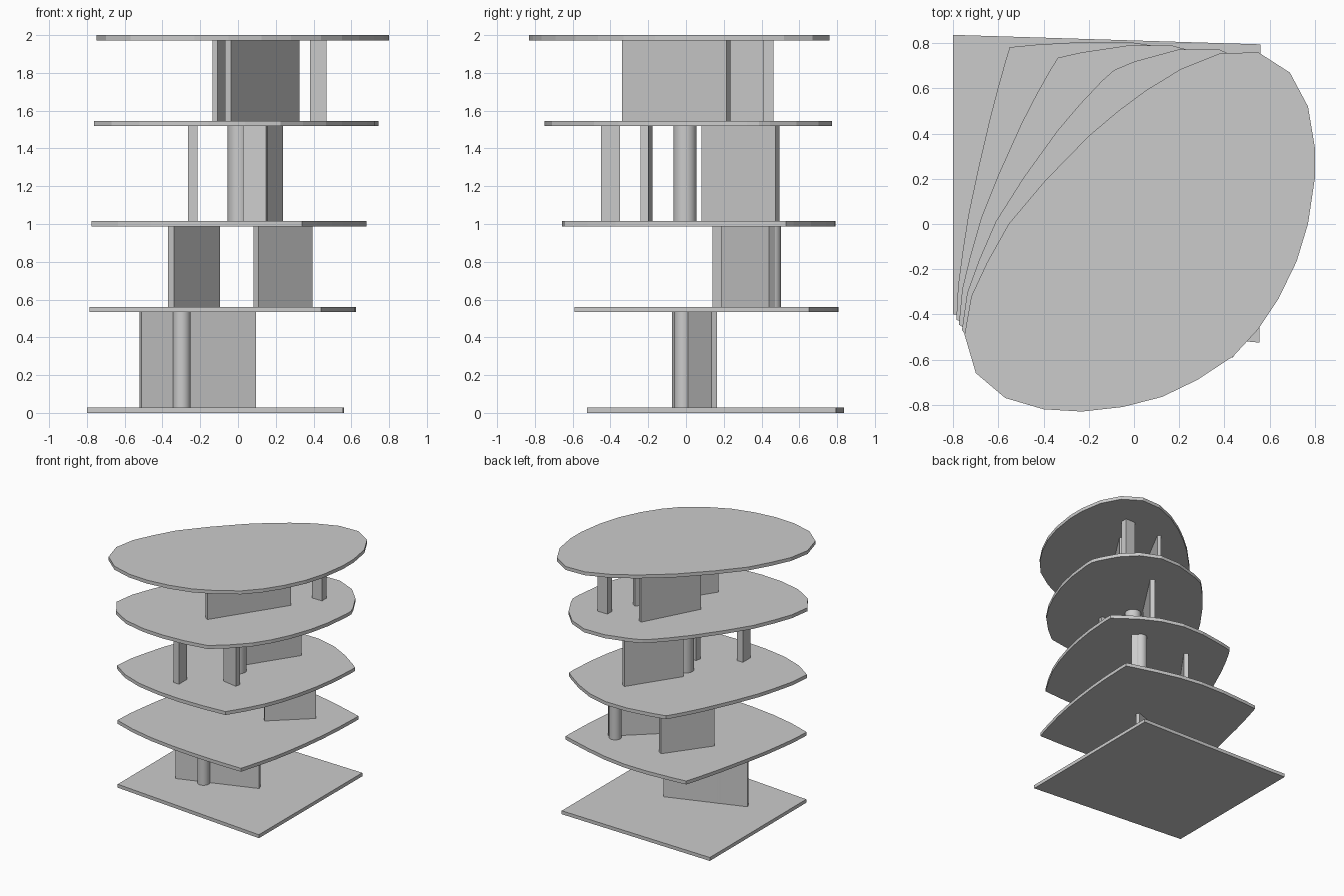
import bpy
import bmesh
from math import atan2, cos, sin, tau
from mathutils import Vector

default_cube = bpy.data.objects.get("Cube")
if default_cube:
    bpy.data.objects.remove(default_cube, do_unlink=True)

grey = bpy.data.materials.new("plain_grey")
grey.use_nodes = True
grey.diffuse_color = (0.6, 0.6, 0.6, 1)
grey.node_tree.nodes["Principled BSDF"].inputs["Base Color"].default_value = (0.6, 0.6, 0.6, 1)

SLAB = 0.028
LEVELS = [0, 0.533, 0.988, 1.518, 2 - SLAB]

# Ground floor corners: front left of the plan, then counter-clockwise
CORNERS = [Vector(c) for c in [(-0.8, -0.4), (0.555, -0.525), (0.56, 0.795), (-0.8, 0.837)]]

# Roof outline, one arc for each ground floor edge
ARCS = [
    [(-0.75, -0.49), (-0.7, -0.66), (-0.57, -0.77), (-0.4, -0.82), (-0.23, -0.83),
     (-0.05, -0.81), (0.125, -0.765)],
    [(0.125, -0.765), (0.28, -0.69), (0.44, -0.585), (0.55, -0.465), (0.64, -0.33),
     (0.72, -0.165), (0.77, 0), (0.8, 0.2), (0.8, 0.265)],
    [(0.8, 0.265), (0.8, 0.34), (0.77, 0.52), (0.69, 0.67), (0.55, 0.76),
     (0.38, 0.755), (0.205, 0.685), (0.125, 0.635)],
    [(0.125, 0.635), (0.055, 0.593), (-0.07, 0.5), (-0.2, 0.39), (-0.395, 0.19),
     (-0.555, 0), (-0.65, -0.17), (-0.72, -0.32), (-0.75, -0.49)],
]


def extrude_outline(name, outline, z, height):
    """Raise a flat outline into a solid prism."""
    bm = bmesh.new()
    base = bm.faces.new([bm.verts.new((p[0], p[1], z)) for p in outline])
    raised = bmesh.ops.extrude_face_region(bm, geom=[base], use_keep_orig=True)["geom"]
    verts = [v for v in raised if isinstance(v, bmesh.types.BMVert)]
    bmesh.ops.translate(bm, verts=verts, vec=(0, 0, height))
    bmesh.ops.recalc_face_normals(bm, faces=bm.faces)
    mesh = bpy.data.meshes.new(name)
    bm.to_mesh(mesh)
    bm.free()
    mesh.materials.append(grey)
    obj = bpy.data.objects.new(name, mesh)
    bpy.context.collection.objects.link(obj)
    return obj


def floor_outline(t):
    """Blend each straight ground edge into its roof arc, matched by length."""
    outline = []
    for i, arc in enumerate(ARCS):
        start, end = CORNERS[i], CORNERS[(i + 1) % len(CORNERS)]
        points = [Vector(p) for p in arc]
        steps = [(b - a).length for a, b in zip(points, points[1:])]
        for k, p in enumerate(points[:-1]):
            u = sum(steps[:k]) / sum(steps)
            outline.append(start.lerp(end, u).lerp(p, t))
    return outline


def storey(level):
    """Bottom and clear height of the space above a floor."""
    z = LEVELS[level] + SLAB
    return z, LEVELS[level + 1] - z


def wall(name, level, start, end, thickness):
    """Upright panel along a centre line."""
    a, b = Vector(start), Vector(end)
    along = (b - a).normalized()
    side = Vector((-along.y, along.x)) * thickness / 2
    return extrude_outline(name, [a - side, b - side, b + side, a + side], *storey(level))


def column(name, level, centre, radius, sides=32):
    """Round column with smooth sides."""
    ring = [(centre[0] + radius * cos(tau * i / sides),
             centre[1] + radius * sin(tau * i / sides)) for i in range(sides)]
    obj = extrude_outline(name, ring, *storey(level))
    bpy.ops.object.select_all(action='DESELECT')
    obj.select_set(True)
    bpy.context.view_layer.objects.active = obj
    bpy.ops.object.shade_smooth_by_angle()


# Floors
FLOOR_NAMES = ["ground_floor", "first_floor", "second_floor", "third_floor", "roof"]
for name, z in zip(FLOOR_NAMES, LEVELS):
    extrude_outline(name, floor_outline(z / LEVELS[-1]), z, SLAB)

# Ground storey
wall("ground_wall", 0, (-0.515, -0.06), (0.09, 0.15), 0.032)
column("ground_column", 0, (-0.298, -0.015), 0.047)

# First storey
wall("first_wall_left", 1, (-0.355, 0.152), (-0.11, 0.49), 0.037)
wall("first_wall_right", 1, (0.095, 0.2), (0.381, 0.455), 0.042)
column("first_column", 1, (0.315, 0.457), 0.047)

# Second storey
wall("second_wall", 2, (-0.036, 0.092), (0.222, 0.485), 0.036)
wall("second_front_post", 2, (-0.24, -0.45), (-0.24, -0.35), 0.052)
wall("second_middle_post", 2, (0.029, -0.198), (0.153, -0.22), 0.043)
column("second_column", 2, (0.006, -0.005), 0.061)

# Third storey
wall("third_front_wall", 3, (-0.053, -0.329), (0.309, 0.226), 0.039)
wall("third_back_wall", 3, (-0.122, -0.005), (0.11, 0.432), 0.029)
wall("third_post", 3, (0.38, 0.437), (0.468, 0.437), 0.055)
